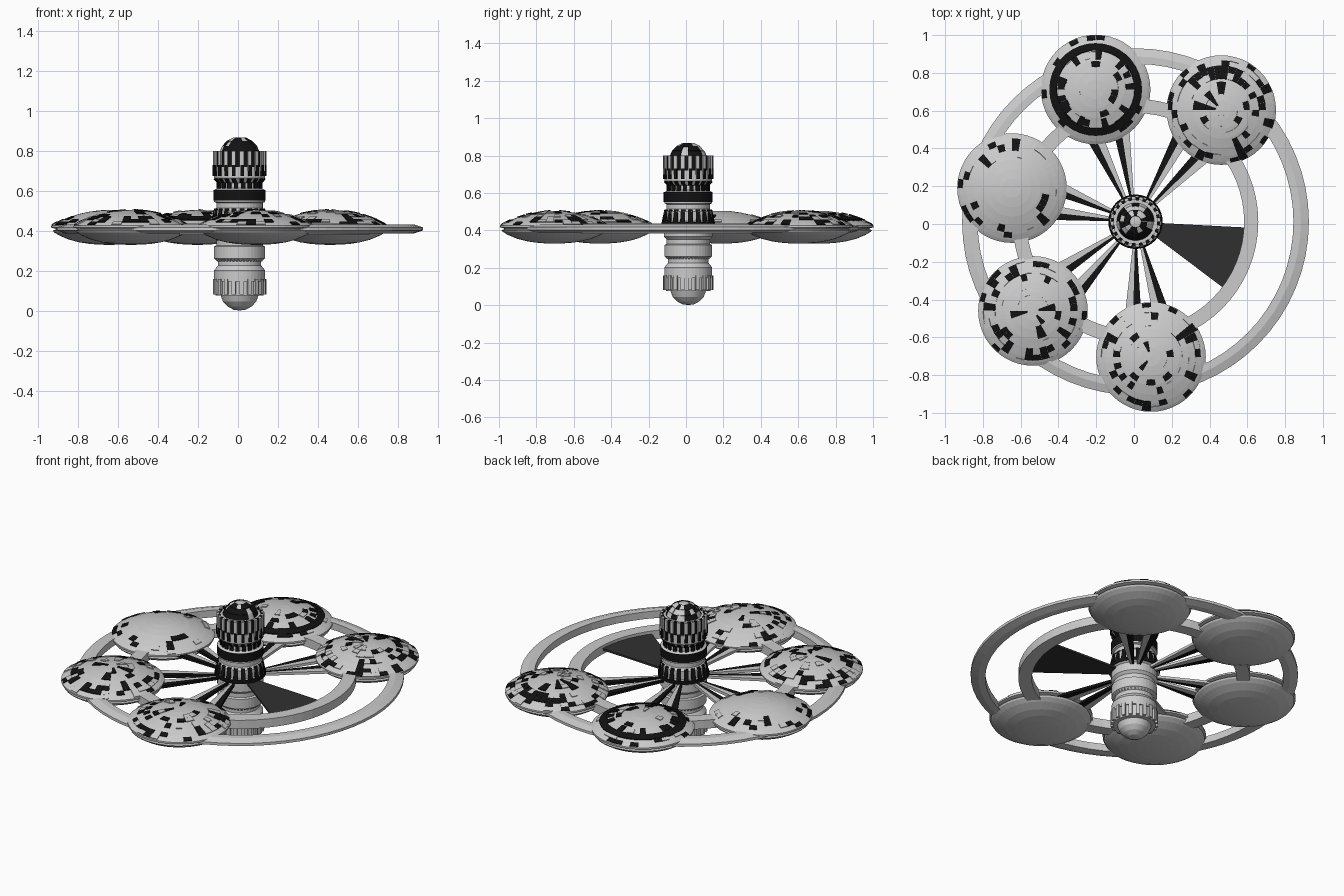
import bpy, bmesh, math, random
from mathutils import Vector

if "Cube" in bpy.data.objects:
    bpy.data.objects.remove(bpy.data.objects["Cube"])

random.seed(7)
CX, CY = 0.008, 0.012


def material(name, v):
    m = bpy.data.materials.new(name)
    m.diffuse_color = (v, v, v, 1)
    m.use_nodes = True
    m.node_tree.nodes["Principled BSDF"].inputs["Base Color"].default_value = m.diffuse_color
    return m


BLACK = material("black", 0.006)
DARK = material("dark_grey", 0.03)


def finish(bm, name, mat=None, loc=(CX, CY, 0)):
    bmesh.ops.recalc_face_normals(bm, faces=bm.faces)
    me = bpy.data.meshes.new(name)
    bm.to_mesh(me)
    bm.free()
    ob = bpy.data.objects.new(name, me)
    ob.location = loc
    if mat:
        me.materials.append(mat)
    bpy.context.collection.objects.link(ob)
    return ob


def lathe(name, profile, n=48, mat=None, loc=(CX, CY, 0), closed=False):
    bm = bmesh.new()
    vs = [bm.verts.new((r, 0, z)) for r, z in profile]
    pairs = list(zip(vs, vs[1:])) + ([(vs[-1], vs[0])] if closed else [])
    edges = [bm.edges.new(p) for p in pairs]
    bmesh.ops.spin(bm, geom=vs + edges, cent=(0, 0, 0), axis=(0, 0, 1),
                   angle=math.tau, steps=n, use_duplicate=False)
    bmesh.ops.remove_doubles(bm, verts=bm.verts, dist=1e-5)
    return finish(bm, name, mat, loc)


def block(bm, a0, a1, p0, p1, t):
    """Solid plate over part of a turned surface, angles in degrees."""
    p0, p1 = Vector(p0), Vector(p1)
    d = (p1 - p0).normalized()
    nrm = Vector((-d.y, d.x)) * t
    steps = max(1, round(abs(a1 - a0) / 10))
    loops = []
    for i in range(steps + 1):
        a = math.radians(a0 + (a1 - a0) * i / steps)
        loops.append([bm.verts.new((p.x * math.cos(a), p.x * math.sin(a), p.y))
                      for p in (p0 + nrm, p1 + nrm, p1 - nrm, p0 - nrm)])
    for A, B in zip(loops, loops[1:]):
        for i in range(4):
            j = (i + 1) % 4
            bm.faces.new((A[i], A[j], B[j], B[i]))
    bm.faces.new(loops[0])
    bm.faces.new(loops[-1])


# two flat rings
lathe("outer_ring", [(.836, .388), (.836, .432), (.875, .432), (.918, .418),
                     (.918, .402), (.875, .388)], 64, closed=True)
lathe("inner_ring", [(.575, .383), (.575, .436), (.65, .436), (.65, .383)],
      64, closed=True)

# central tower: the lower half mirrors the upper half
half = [(0, .866), (.03, .862), (.06, .846), (.083, .822), (.095, .79), (.12, .79),
        (.12, .72), (.128, .72), (.128, .665), (.108, .64), (.108, .615), (.128, .605),
        (.128, .545), (.116, .54), (.116, .515), (.13, .50), (.13, .45), (.143, .44)]
lathe("tower", half + [(r, .867 - z) for r, z in reversed(half)], 40)

# tower teeth and stripes
teeth, marks = bmesh.new(), bmesh.new()
N = 20
for i in range(N):
    a, s = i * 360 / N, 360 / N
    block(teeth, a, a + s * .5, (.126, .70), (.126, .80), .008)
    block(teeth, a, a + s * .5, (.126, .082), (.126, .16), .008)
    block(marks, a + s * .5, a + s, (.120, .70), (.120, .80), .006)
    block(marks, a + s * .1, a + s * .5, (.128, .675), (.128, .73), .008)
    block(marks, a, a + s * .55, (.128, .662), (.110, .642), .004)
    block(marks, a + s * .2, a + s * .8, (.110, .612), (.110, .642), .006)
    block(marks, a, a + s * .6, (.136, .443), (.122, .51), .006)
    for k in range(2):
        block(teeth, a + s * k / 2, a + s * (k / 2 + .25),
              (.110, .25), (.124, .265), .004)
# patches on the top dome
for p0, p1 in (((.095, .795), (.083, .823)), ((.083, .823), (.06, .847)),
               ((.06, .847), (.03, .863))):
    for i in range(14):
        c = random.random()
        if c < .75:
            block(marks if c < .5 else teeth, i * 25.7, i * 25.7 + 25.7, p0, p1, .005)
finish(teeth, "tower_teeth")
finish(marks, "tower_markings", BLACK)
lathe("tower_band", [(.10, .553), (.131, .553), (.131, .605), (.10, .605)], 40, BLACK,
      closed=True)
lathe("hub_collar", [(.12, .425), (.144, .425), (.144, .445), (.12, .445)], 40, BLACK,
      closed=True)

# dark fan in the empty sector
bm = bmesh.new()
block(bm, -37, -3, (.11, .412), (.58, .412), .006)
finish(bm, "fan", DARK)

# saucers: position, patch density, tooth ring
TOP = [(0, .505), (.05, .503), (.10, .496), (.15, .485), (.20, .469), (.245, .451),
       (.275, .436), (.29, .426)]
BOTTOM = [(.29, .416), (.268, .411), (.268, .406), (.282, .402), (.276, .393), (.25, .377),
          (.20, .356), (.15, .343), (.10, .335), (.05, .331), (0, .33)]


def dome_z(r):
    for (r0, z0), (r1, z1) in zip(TOP, TOP[1:]):
        if r <= r1:
            return z0 + (z1 - z0) * (r - r0) / (r1 - r0)
    return TOP[-1][1]


def on_dome(r):
    return (r, dome_z(r))


saucers = [(-.203, .712, .35, True), (.462, .603, .62, False), (-.646, .19, .28, False),
           (-.535, -.46, .5, False), (.09, -.704, .5, False)]
bands = [(.03, .085), (.085, .12), (.12, .15), (.165, .20), (.20, .235),
         (.235, .262), (.262, .285)]
weights = [.3, .6, .45, .5, .8, 1, .6]

for n, (x, y, density, ringed) in enumerate(saucers, 1):
    loc = (x, y, 0)
    lathe(f"saucer_{n}", TOP + BOTTOM, 48, loc=loc)
    dark, pale = bmesh.new(), bmesh.new()
    for (r0, r1), w in zip(bands, weights):
        if density < .3 and r0 < .15:
            continue
        cells = 18 if r1 < .16 else 36
        s = 360 / cells
        for i in range(cells):
            if random.random() < density * w:
                bm = dark if random.random() < .58 else pale
                block(bm, i * s, i * s + s * .98, on_dome(r0), on_dome(r1), .005)
    if ringed:
        for i in range(18):
            block(dark, i * 20, i * 20 + 20, on_dome(.205), on_dome(.243), .007)
            if i % 2 == 0:
                block(dark, i * 20, i * 20 + 10, on_dome(.16), on_dome(.205), .007)
    finish(dark, f"saucer_{n}_dark_panels", BLACK, loc)
    finish(pale, f"saucer_{n}_pale_panels", None, loc)

    # two split wedge spokes reaching each saucer
    a = math.degrees(math.atan2(y - CY, x - CX))
    dark, pale = bmesh.new(), bmesh.new()
    for off in (-13, 4):
        block(pale, a + off, a + off + 5, (.11, .412), (.58, .412), .008)
        block(dark, a + off + 5, a + off + 10, (.11, .412), (.58, .412), .008)
    finish(dark, f"spoke_{n}_dark", BLACK)
    finish(pale, f"spoke_{n}_pale")
